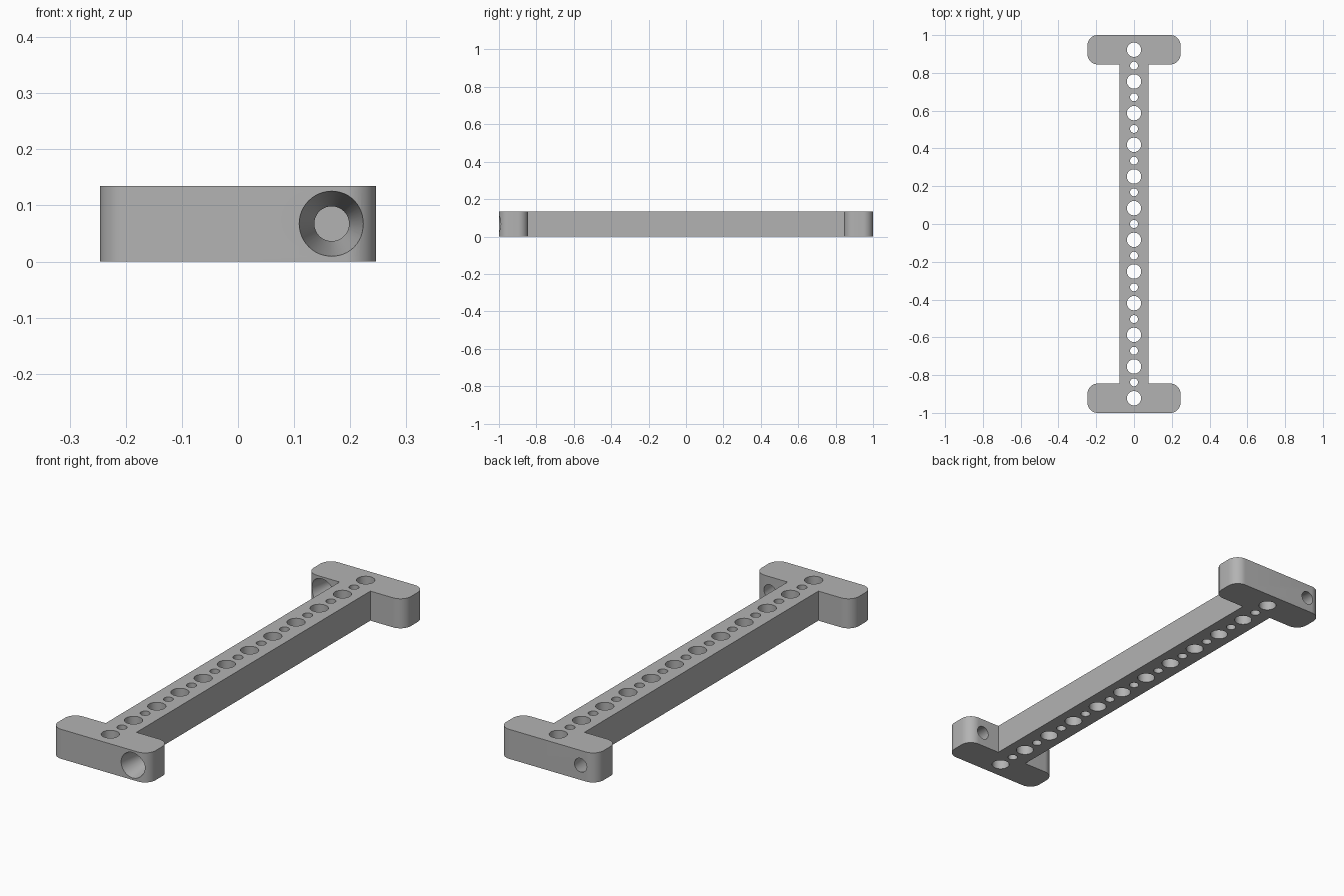
import bpy, bmesh
from math import sin, cos, pi
from mathutils import Matrix, Vector

HEIGHT = 0.135
HALF_W, HALF_L = 0.246, 1.0      # end block half width, overall half length
STEM, INNER = 0.078, 0.845       # bar half width, inner face of the end blocks
ROUND = 0.053                    # end block corner radius
PITCH = 0.1677

cube = bpy.data.objects.get("Cube")
if cube:
    bpy.data.objects.remove(cube, do_unlink=True)

grey = bpy.data.materials.new("plain grey")
grey.use_nodes = True
colour = (0.45, 0.45, 0.45, 1)
grey.diffuse_color = colour
grey.node_tree.nodes["Principled BSDF"].inputs["Base Color"].default_value = colour


def add_object(name, bm):
    bmesh.ops.recalc_face_normals(bm, faces=bm.faces)
    mesh = bpy.data.meshes.new(name)
    bm.to_mesh(mesh)
    bm.free()
    mesh.materials.append(grey)
    obj = bpy.data.objects.new(name, mesh)
    bpy.context.collection.objects.link(obj)
    return obj


def arc(cx, cy, start, steps=12):
    """Quarter arc running clockwise from the start angle."""
    angles = [start - pi / 2 * i / steps for i in range(steps + 1)]
    return [(cx + ROUND * cos(a), cy + ROUND * sin(a)) for a in angles]


# I-shaped plate: one quarter of the outline, mirrored twice
quarter = (arc(HALF_W - ROUND, HALF_L - ROUND, pi / 2)
           + arc(HALF_W - ROUND, INNER + ROUND, 0) + [(STEM, INNER)])
right = quarter + [(x, -y) for x, y in reversed(quarter)]
outline = right + [(-x, y) for x, y in reversed(right)]
bm = bmesh.new()
face = bm.faces.new([bm.verts.new((x, y, 0)) for x, y in outline])
top = bmesh.ops.extrude_face_region(bm, geom=[face])
bmesh.ops.translate(bm, vec=(0, 0, HEIGHT),
                    verts=[v for v in top["geom"] if isinstance(v, bmesh.types.BMVert)])
bracket = add_object("bracket", bm)

# Hole cutters
bm = bmesh.new()


def cutter(place, r1, r2, depth, turn=Matrix()):
    bmesh.ops.create_cone(bm, cap_ends=True, segments=48, radius1=r1, radius2=r2,
                          depth=depth, matrix=Matrix.Translation(Vector(place)) @ turn)


# Row of alternating large and small holes along the bar
for i in range(-11, 12):
    radius = 0.038 if i % 2 else 0.021
    cutter((0, i * PITCH / 2, HEIGHT / 2), radius, radius, HEIGHT * 2)

# Tapered screw holes through the end blocks, wide towards the front
BLOCK = HALF_L - INNER
along_y = Matrix.Rotation(-pi / 2, 4, "X")
slope, extra = (0.058 - 0.031) / BLOCK, 0.01
for x, y in ((0.167, -(HALF_L + INNER) / 2), (-0.167, (HALF_L + INNER) / 2)):
    cutter((x, y, HEIGHT / 2), 0.058 + slope * extra, 0.031 - slope * extra,
           BLOCK + 2 * extra, along_y)
holes = add_object("hole_cutters", bm)
holes.hide_render = True

# Cut the holes and keep the result
mod = bracket.modifiers.new("holes", "BOOLEAN")
mod.operation, mod.solver, mod.object = "DIFFERENCE", "EXACT", holes
bpy.ops.object.select_all(action="DESELECT")
bpy.context.view_layer.objects.active = bracket
bracket.select_set(True)
bpy.ops.object.modifier_apply(modifier=mod.name)
bpy.data.objects.remove(holes, do_unlink=True)
bpy.ops.object.shade_smooth_by_angle(angle=pi / 6)
